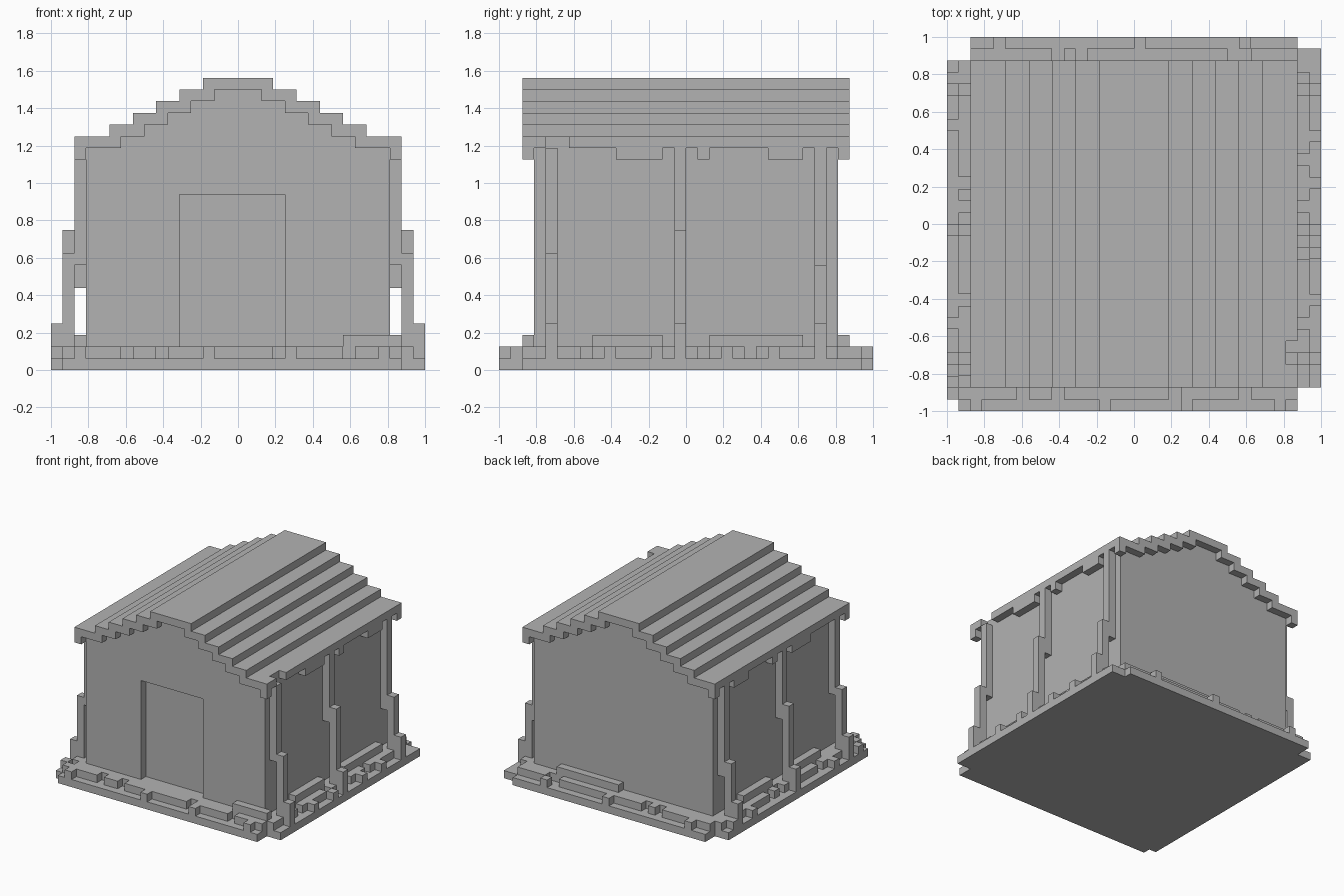
import bpy
import bmesh

U = 1 / 16  # one building block

cube = bpy.data.objects.get("Cube")
if cube:
    bpy.data.objects.remove(cube)

stone = bpy.data.materials.new("plain_grey")
stone.use_nodes = True
GREY = (0.45, 0.45, 0.45, 1)
stone.diffuse_color = GREY
stone.node_tree.nodes["Principled BSDF"].inputs["Base Color"].default_value = GREY


def finish(name, bm):
    bmesh.ops.recalc_face_normals(bm, faces=bm.faces)
    mesh = bpy.data.meshes.new(name)
    bm.to_mesh(mesh)
    bm.free()
    mesh.materials.append(stone)
    obj = bpy.data.objects.new(name, mesh)
    bpy.context.collection.objects.link(obj)
    return obj


def boxes(name, spans):
    """Boxes given as (x range, y range, z range) in blocks."""
    bm = bmesh.new()
    for xs, ys, zs in spans:
        lo, hi = zip(sorted(xs), sorted(ys), sorted(zs))
        verts = bmesh.ops.create_cube(bm, size=1)["verts"]
        for v in verts:
            v.co = [(lo[i] if v.co[i] < 0 else hi[i]) * U for i in range(3)]
    return finish(name, bm)


def extrude(name, outline, y0, y1):
    """Extrude an x-z outline along y."""
    bm = bmesh.new()
    face = bm.faces.new([bm.verts.new((x * U, y0 * U, z * U)) for x, z in outline])
    out = bmesh.ops.extrude_face_region(bm, geom=[face])["geom"]
    moved = [v for v in out if isinstance(v, bmesh.types.BMVert)]
    bmesh.ops.translate(bm, verts=moved, vec=(0, (y1 - y0) * U, 0))
    return finish(name, bm)


def stairs(widths, top):
    """Stepped gable line from the right eave over the ridge to the left."""
    right = []
    z = top - len(widths) + 1
    for i, w in enumerate(widths):
        right.append((w, z + i))
        if i + 1 < len(widths):
            right.append((widths[i + 1], z + i))
    return right + [(-x, z) for x, z in reversed(right)]


# Ground slab with notched corners
boxes("ground_slab", [
    ((-14, 14), (-14, 16), (0, 1)),
    ((-15, 14), (-16, -14), (0, 1)),
    ((-16, -14), (-15, 14), (0, 1)),
    ((14, 16), (-14, 15), (0, 1)),
])

# Raised plinth with a ragged border
boxes("plinth", [((-14, 14), (-14, 14), (1, 2))])
front_runs = [(-15, -10), (-9, -7), (-6, 3), (4, 9), (10, 14)]
back_runs = [(-14, -7), (-6, -5), (-4, 8), (10, 14)]
right_runs = [(-14, -9), (-8, -3), (-2, 1), (2, 5), (6, 13)]
left_runs = [(-13, -7), (-6, 1), (2, 3), (4, 11), (12, 14)]
border = [(r, (-15, -14), (1, 2)) for r in front_runs]
border += [(r, (14, 15), (1, 2)) for r in back_runs]
border += [((14, 15), r, (1, 2)) for r in right_runs]
border += [((-15, -14), r, (1, 2)) for r in left_runs]
boxes("plinth_border", border)

# Single loose blocks along the outer edge
loose = [((x, x + 1), (-16, -15), (1, 2)) for x in (-14, -3, 4, 12)]
loose += [((x, x + 1), (15, 16), (1, 2)) for x in (-12, 0, 9)]
loose += [((15, 16), (y, y + 1), (1, 2)) for y in (-7, -3, 3, 7, 11)]
loose += [((-16, -15), (y, y + 1), (1, 2)) for y in (-14, -9, 8, 12)]
boxes("loose_blocks", loose)

# Low steps against the walls
boxes("wall_steps", [
    ((9, 14), (-14, -13), (2, 3)),
    ((0, 9), (13, 14), (2, 3)),
    ((13, 14), (-8, -2), (2, 3)),
    ((13, 14), (2, 10), (2, 3)),
    ((-14, -13), (-8, -2), (2, 3)),
    ((-14, -13), (2, 8), (2, 3)),
])

# House body, and a front wall with the doorway cut out of it
gable = stairs([13, 10, 8, 6, 4, 2], 24)
extrude("house_body", [(13, 1)] + gable + [(-13, 1)], -12, 13)
doorway = [(-5, 1), (-5, 15), (4, 15), (4, 1)]
extrude("front_wall", [(13, 1)] + gable + [(-13, 1)] + doorway, -13, -12)

# Stepped roof
roof_top = stairs([13, 11, 9, 7, 5, 3], 25)
extrude("roof", roof_top + gable[::-1], -14, 14)

# Eaves, with one gap on the right near the front
boxes("eaves", [
    ((-14, -13), (-14, 14), (19, 20)),
    ((13, 14), (-14, -12), (19, 20)),
    ((13, 14), (-10, 14), (19, 20)),
])
drips = [(-14, -13), (-6, -2), (1, 2), (7, 10), (13, 14)]
boxes("eave_drips", [((s * 13, s * 14), r, (18, 19)) for s in (-1, 1) for r in drips])

# Staggered buttresses, leaning inward as they rise
for side, s in (("right", 1), ("left", -1)):
    for place, y, mid_top, upper_base in (("front", -12, 10, 9), ("middle", -1, 12, 10), ("back", 11, 9, 7)):
        r = (y, y + 1)
        boxes(f"{place}_{side}_buttress", [
            ((s * 15, s * 16), r, (1, 4)),
            ((s * 14, s * 15), r, (1, mid_top)),
            ((s * 13, s * 14), r, (upper_base, 19)),
        ])
